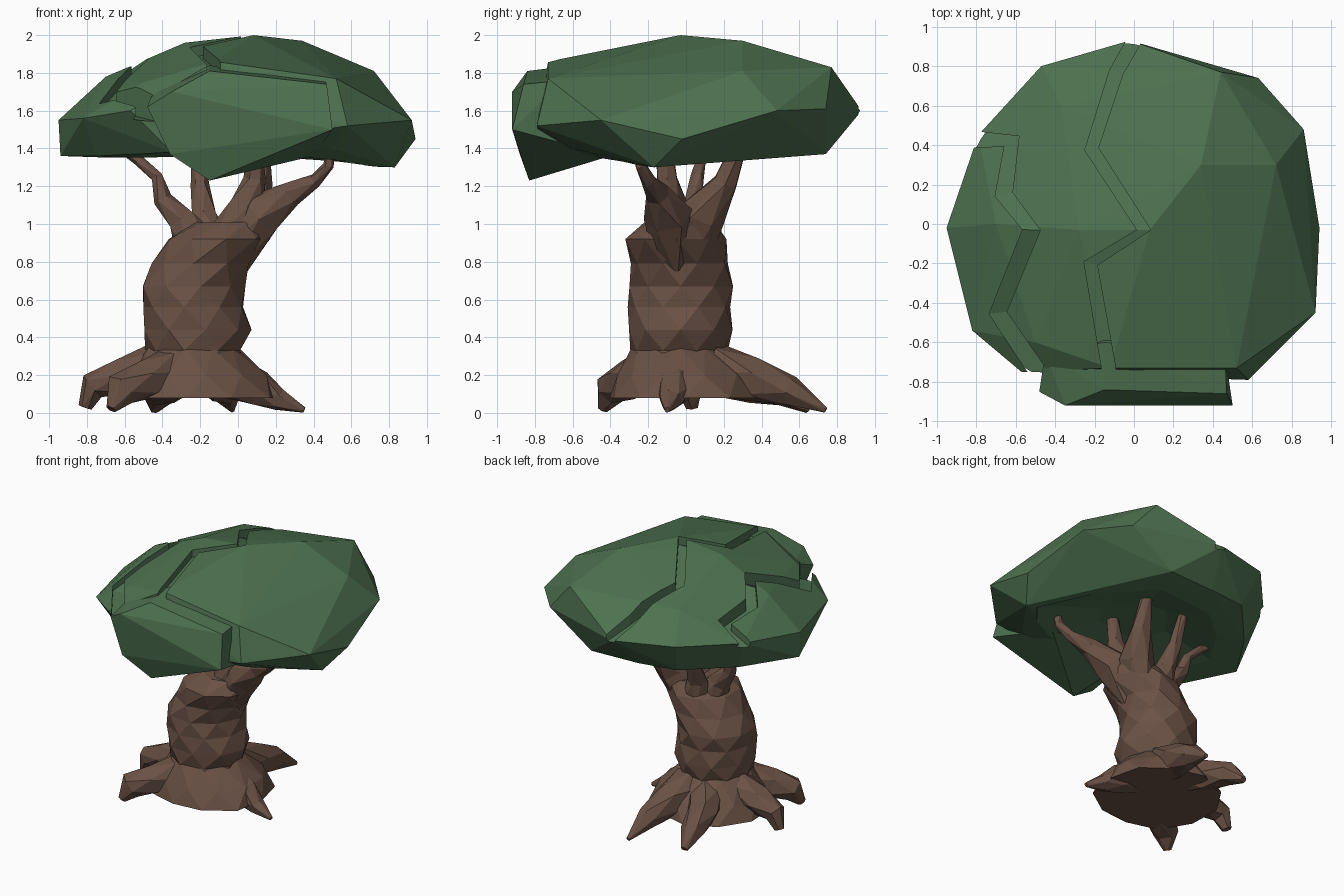
import bpy, bmesh, math, random
from mathutils import Vector, Quaternion
from mathutils.bvhtree import BVHTree

if "Cube" in bpy.data.objects:
    bpy.data.objects.remove(bpy.data.objects["Cube"])

random.seed(4)


def material(name, rgb):
    m = bpy.data.materials.new(name)
    m.diffuse_color = (*rgb, 1)
    m.use_nodes = True
    m.node_tree.nodes["Principled BSDF"].inputs["Base Color"].default_value = m.diffuse_color
    return m


BARK = material("bark brown", (0.145, 0.083, 0.06))
LEAF = material("leaf green", (0.075, 0.165, 0.08))


def finish(bm, name, mat):
    bmesh.ops.recalc_face_normals(bm, faces=bm.faces[:])
    me = bpy.data.meshes.new(name)
    bm.to_mesh(me)
    bm.free()
    me.materials.append(mat)
    ob = bpy.data.objects.new(name, me)
    bpy.context.collection.objects.link(ob)
    return ob


def limb(name, path, n=6, jitter=0.06, level=False):
    """Faceted tapering tube through (x, y, z, radius) stations."""
    bm = bmesh.new()
    pts = [Vector(p[:3]) for p in path]
    rings = []
    for i, p in enumerate(path):
        d = pts[min(i + 1, len(pts) - 1)] - pts[max(i - 1, 0)]
        q = Quaternion() if level else Vector((0, 0, 1)).rotation_difference(d)
        ring = []
        for k in range(n):
            a = math.tau * (k + 0.5 * (i % 2)) / n
            r = p[3] * (1 + random.uniform(-jitter, jitter))
            co = pts[i] + q @ Vector((r * math.cos(a), r * math.sin(a), 0))
            co.z = max(co.z, 0)
            ring.append(bm.verts.new(co))
        rings.append(ring)
    for i in range(len(rings) - 1):
        a, b = rings[i], rings[i + 1]
        for k in range(n):
            j = (k + 1) % n
            if i % 2 == 0:
                bm.faces.new((a[k], a[j], b[k]))
                bm.faces.new((a[j], b[j], b[k]))
            else:
                bm.faces.new((a[k], a[j], b[j]))
                bm.faces.new((a[k], b[j], b[k]))
    bm.faces.new(rings[0])
    bm.faces.new(rings[-1])
    return finish(bm, name, BARK)


def hull(name, points, mat):
    bm = bmesh.new()
    for p in points:
        bm.verts.new(p)
    res = bmesh.ops.convex_hull(bm, input=bm.verts[:])
    junk = {g for g in res["geom_interior"] + res["geom_unused"]
            if isinstance(g, bmesh.types.BMVert)}
    bmesh.ops.delete(bm, geom=list(junk), context='VERTS')
    return finish(bm, name, mat)


# Leaning trunk and the flared skirt at its foot
limb("trunk", [(-.24, -.03, .2, .28), (-.24, -.03, .33, .26), (-.22, -.03, .44, .285),
               (-.235, -.03, .56, .275), (-.245, -.03, .67, .275), (-.19, -.03, .79, .265),
               (-.11, -.05, .92, .27), (-.04, -.03, 1.01, .19)], 9, 0.04, True)
limb("root_skirt", [(-.21, 0, .08, .43), (-.22, -.01, .2, .37),
                    (-.24, -.03, .345, .25)], 11, 0.05, True)

# Roots reaching out to the ground
roots = {
    "front_left": [(-.36, -.2, .23, .12), (-.5, -.31, .17, .11), (-.62, -.4, .12, .09), (-.67, -.44, .02, .03)],
    "left": [(-.4, 0, .25, .14), (-.62, .01, .19, .1), (-.77, .02, .14, .075), (-.81, .03, .03, .035)],
    "back_left": [(-.3, .16, .22, .13), (-.38, .35, .16, .11), (-.42, .53, .11, .085), (-.44, .65, .015, .025)],
    "back": [(-.15, .15, .24, .14), (-.1, .36, .18, .12), (-.06, .55, .12, .08), (-.03, .74, .015, .015)],
    "right": [(-.08, -.03, .21, .13), (.11, -.06, .13, .1), (.22, -.08, .07, .06), (.35, -.1, .015, .015)],
}
for k, path in roots.items():
    limb("root_" + k, path)

# Branches fanning out under the leaves
branches = {
    "left": [(-.2, 0, .85, .14), (-.3, .02, 1.02, .08), (-.4, .04, 1.13, .05),
             (-.43, .06, 1.25, .035), (-.53, .08, 1.34, .028), (-.65, .1, 1.42, .02)],
    "middle": [(-.15, .08, .88, .12), (-.18, .13, 1.04, .07), (-.2, .2, 1.2, .05), (-.22, .28, 1.46, .03)],
    "back": [(-.08, 0, .8, .12), (.05, .09, 1.05, .12), (.11, .21, 1.22, .07), (.13, .3, 1.46, .035)],
    "front": [(-.08, -.06, .85, .14), (.05, -.09, 1.1, .1), (.09, -.1, 1.24, .06), (.09, -.12, 1.46, .04)],
    "right": [(-.08, -.05, .8, .13), (.12, -.1, 1.05, .13), (.28, -.15, 1.16, .065),
              (.41, -.2, 1.23, .04), (.48, -.24, 1.31, .03), (.49, -.25, 1.44, .02)],
}
for k, path in branches.items():
    limb("branch_" + k, path)

# Canopy: one faceted dome
canopy = hull("canopy", [
    (.08, -.03, 2), (.34, .3, 1.97), (.72, .3, 1.81), (.63, .74, 1.61), (.44, .77, 1.83),
    (.08, .9, 1.6), (.86, .48, 1.6), (.94, -.02, 1.45), (.92, -.45, 1.55),
    (.58, -.79, 1.52), (.52, -.73, 1.77), (-.12, -.73, 1.86), (-.28, -.03, 1.96),
    (-.02, .93, 1.6), (-.47, .8, 1.62), (-.79, .45, 1.6), (-.37, .6, 1.8),
    (-.5, -.6, 1.75), (-.7, 0, 1.78), (-.95, -.02, 1.55), (-.82, -.54, 1.56),
    (-.57, -.75, 1.6), (-.94, -.02, 1.36), (-.7, .35, 1.36), (-.75, -.4, 1.36),
    (-.35, -.75, 1.38), (.5, -.6, 1.4), (.83, -.17, 1.3), (.28, .74, 1.37),
    (-.1, .72, 1.37), (-.4, .68, 1.38)], LEAF)

# Front clump hanging lower than the dome
hull("front_clump", [
    (-.36, -.88, 1.37), (-.15, -.83, 1.23), (.5, -.92, 1.5), (.47, -.86, 1.74),
    (-.15, -.84, 1.81), (-.48, -.85, 1.62), (-.35, -.92, 1.7), (-.45, -.65, 1.7),
    (-.15, -.6, 1.84), (.46, -.65, 1.76), (.4, -.4, 1.36), (-.3, -.4, 1.38)], LEAF)

# Zigzag grooves that split the dome into clumps
tree = BVHTree.FromPolygons([v.co for v in canopy.data.vertices],
                            [p.vertices for p in canopy.data.polygons])


def carve(cutter):
    cutter.hide_render = True
    mod = canopy.modifiers.new(cutter.name, 'BOOLEAN')
    mod.operation = 'DIFFERENCE'
    mod.solver = 'EXACT'
    mod.object = cutter
    return cutter


def groove(name, path, width, depth):
    bm = bmesh.new()
    secs = []
    pts = [Vector((x, y, 0)) for x, y in path]
    for i, p in enumerate(pts):
        d = pts[min(i + 1, len(pts) - 1)] - pts[max(i - 1, 0)]
        side = Vector((-d.y, d.x, 0)).normalized() * width / 2
        hit = tree.ray_cast(Vector((p.x, p.y, 3)), Vector((0, 0, -1)))[0]
        z = (hit.z if hit else 1.6) - depth
        secs.append([bm.verts.new((p.x + s * side.x, p.y + s * side.y, h))
                     for s, h in ((-1, z), (1, z), (1, 2.2), (-1, 2.2))])
    for a, b in zip(secs, secs[1:]):
        for k in range(4):
            bm.faces.new((a[k], a[(k + 1) % 4], b[(k + 1) % 4], b[k]))
    bm.faces.new(secs[0])
    bm.faces.new(secs[-1])
    return carve(finish(bm, name, LEAF))


cutters = [
    groove("groove_cutter_main", [(.03, .98), (-.09, .77), (-.215, .38), (.05, -.03),
                                  (-.22, -.2), (-.13, -.72), (-.12, -.82)], .07, .06),
    groove("groove_cutter_left", [(-.85, .43), (-.62, .42), (-.66, .15), (-.52, -.03),
                                  (-.69, -.45), (-.42, -.85)], .09, .07),
    # Shallow hollow under the leaves
    carve(hull("hollow_cutter", [(x * s, y * s, z) for s, z in ((1.06, 1.2), (1, 1.33), (.35, 1.43))
                                 for x, y in ((.74, -.15), (.5, .28), (.22, .62), (-.35, .58), (-.62, .3),
                                              (-.8, 0), (-.66, -.36), (-.33, -.64), (.45, -.52))], LEAF))]

# Bake the cuts and drop the cutters
bpy.context.view_layer.update()
dg = bpy.context.evaluated_depsgraph_get()
carved = bpy.data.meshes.new_from_object(canopy.evaluated_get(dg))
canopy.modifiers.clear()
canopy.data = carved
for c in cutters:
    bpy.data.objects.remove(c)
